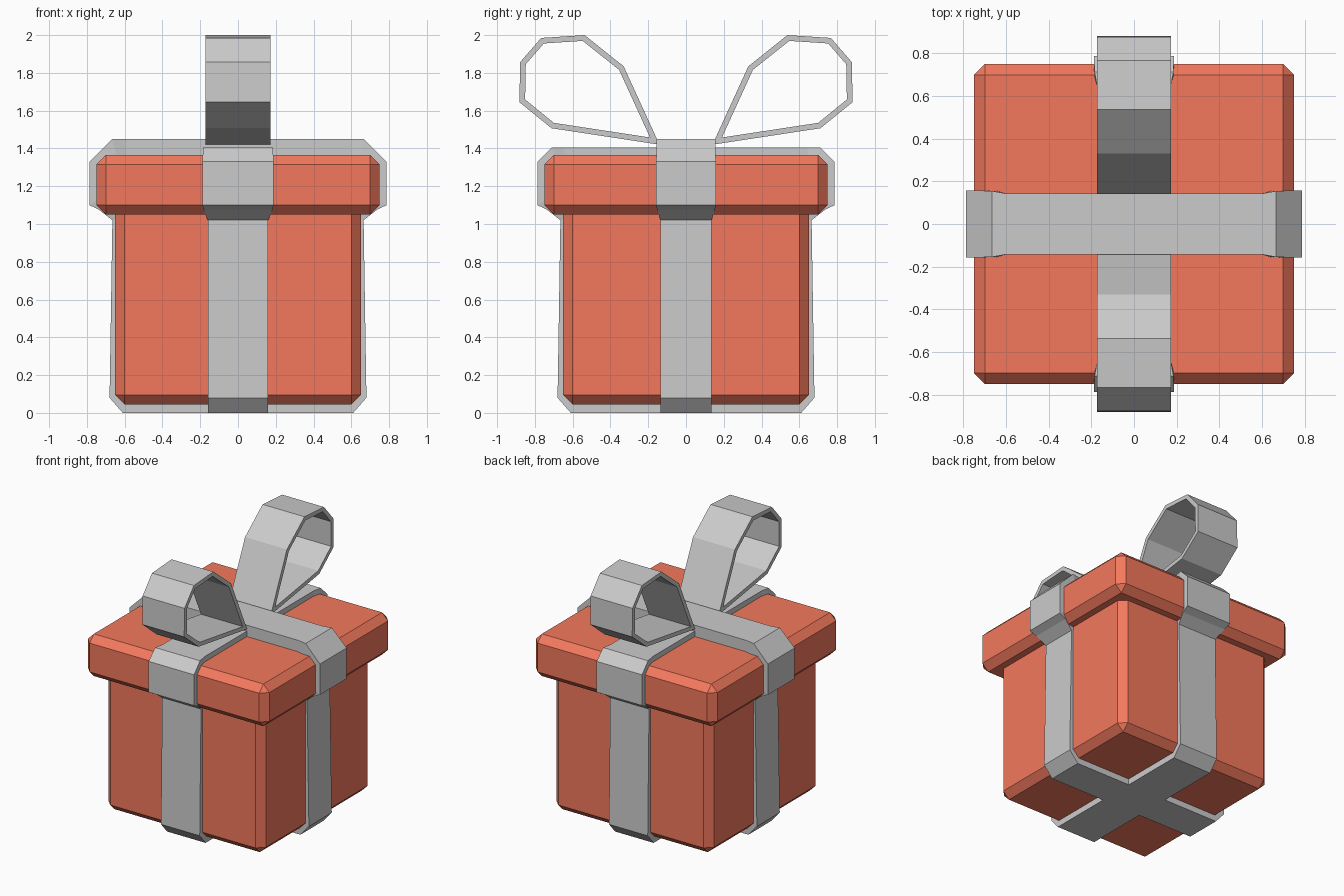
import bpy, bmesh
from mathutils import Vector

if "Cube" in bpy.data.objects:
    bpy.data.objects.remove(bpy.data.objects["Cube"])

red = bpy.data.materials.new("red_paper")
red.diffuse_color = (0.9, 0.19, 0.11, 1)
red.use_nodes = True
red.node_tree.nodes["Principled BSDF"].inputs["Base Color"].default_value = red.diffuse_color


def finish(name, bm, mat=None):
    bmesh.ops.recalc_face_normals(bm, faces=bm.faces[:])
    mesh = bpy.data.meshes.new(name)
    bm.to_mesh(mesh)
    bm.free()
    if mat:
        mesh.materials.append(mat)
    ob = bpy.data.objects.new(name, mesh)
    bpy.context.collection.objects.link(ob)
    return ob


def chamfered_box(name, half, z0, z1):
    bm = bmesh.new()
    bmesh.ops.create_cube(bm, size=1)
    for v in bm.verts:
        v.co = (v.co.x * 2 * half, v.co.y * 2 * half, z0 + (v.co.z + 0.5) * (z1 - z0))
    bmesh.ops.bevel(bm, geom=bm.edges[:], offset=0.05, segments=1, affect='EDGES')
    return finish(name, bm, red)


def inset(pts, d):
    """Mitred inward offset of a counter-clockwise closed outline."""
    out = []
    for i, p in enumerate(pts):
        a = (p - pts[i - 1]).normalized()
        b = (pts[(i + 1) % len(pts)] - p).normalized()
        na, nb = Vector((-a.y, a.x)), Vector((-b.y, b.x))
        out.append(p + (na + nb) * (d / (1 + na.dot(nb))))
    return out


def ribbon(name, outline, thick, axis, inner_top=9.0):
    """Closed strip: outline holds (across, z, half width); axis is the run direction."""
    outer = [Vector(p[:2]) for p in outline]
    inner = [Vector((p.x, min(p.y, inner_top))) for p in inset(outer, thick)]
    bm = bmesh.new()

    def vert(p, w):
        return bm.verts.new((p.x, w, p.y) if axis == 'X' else (w, p.x, p.y))

    rings = [[vert(o, -q[2]), vert(o, q[2]), vert(i, q[2]), vert(i, -q[2])]
             for o, i, q in zip(outer, inner, outline)]
    for k, r in enumerate(rings):
        s = rings[(k + 1) % len(rings)]
        for j in range(4):
            bm.faces.new((r[j], r[(j + 1) % 4], s[(j + 1) % 4], s[j]))
    return finish(name, bm)


def wrap(name, axis, body_w, lid_w, top_w, top):
    """Ribbon going all round the box, mirrored from one half outline."""
    half = [(0.61, 0, body_w), (0.68, 0.08, body_w), (0.665, 1.02, body_w),
            (0.735, 1.075, lid_w - 0.005), (0.787, 1.10, lid_w), (0.787, 1.33, lid_w)]
    c = 0.787 - (top - 1.33)
    half += [(c, top, lid_w - 0.003), (c - 0.07, top, top_w)]
    outline = half + [(-x, z, w) for x, z, w in reversed(half)]
    return ribbon(name, outline, 0.06, axis, inner_top=1.35)


# Box and lid
chamfered_box("box_body", 0.65, 0.045, 1.12)
chamfered_box("box_lid", 0.75, 1.05, 1.365)

# Crossed ribbons
wrap("ribbon_front_to_back", 'Y', 0.16, 0.188, 0.172, 1.405)
wrap("ribbon_side_to_side", 'X', 0.135, 0.158, 0.142, 1.45)

# Bow loops
loop = [(0.14, 1.42), (0.712, 1.507), (0.882, 1.645), (0.878, 1.857),
        (0.767, 1.985), (0.537, 2.0), (0.33, 1.835)]
for name, s in (("bow_loop_back", 1), ("bow_loop_front", -1)):
    pts = [(s * y, z, 0.173) for y, z in loop]
    ribbon(name, pts if s > 0 else pts[::-1], 0.03, 'Y')
